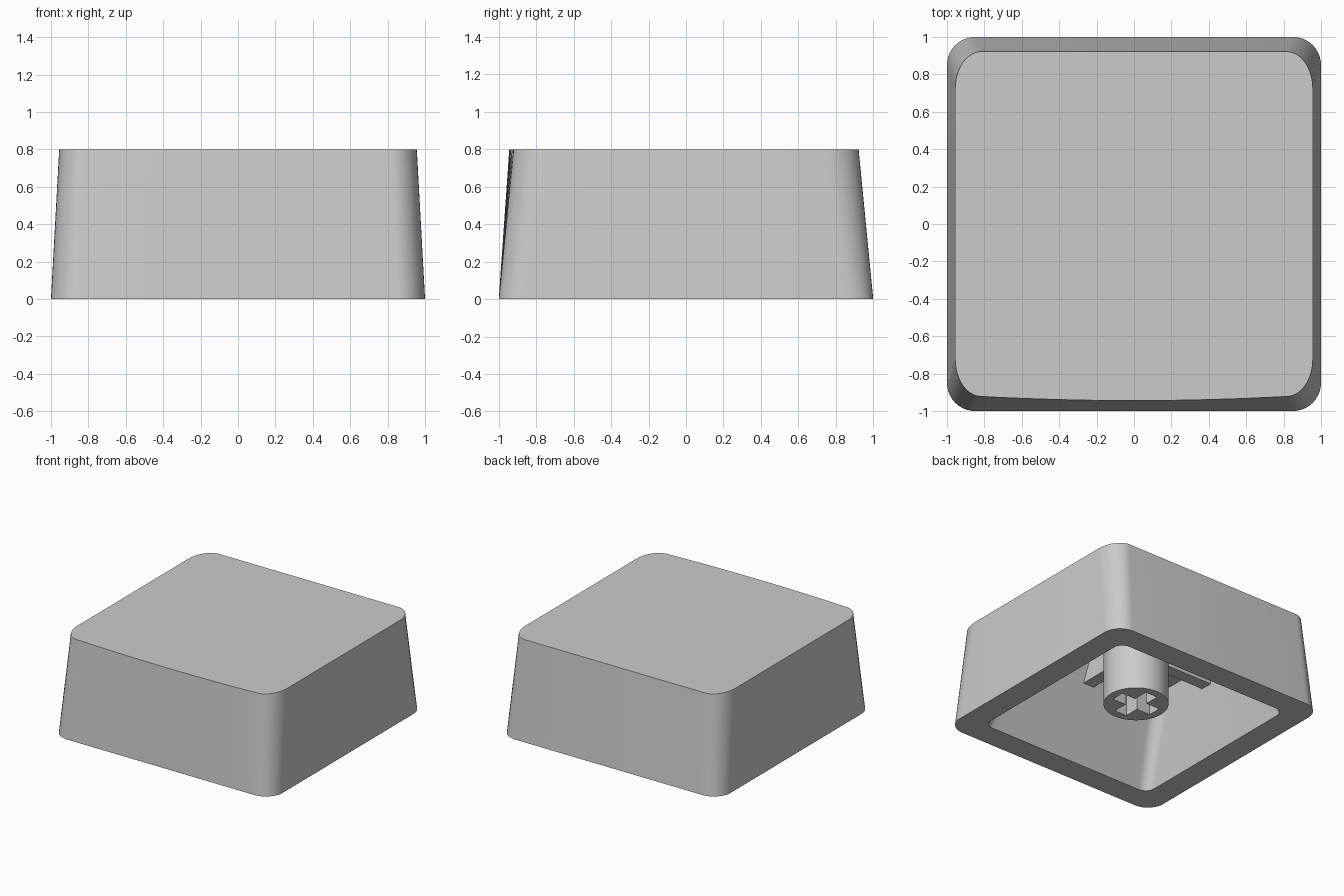
import bpy, bmesh
from math import sin, cos, pi

cube = bpy.data.objects.get("Cube")
if cube:
    bpy.data.objects.remove(cube, do_unlink=True)

grey = bpy.data.materials.new("light_grey_plastic")
grey.use_nodes = True
COLOUR = (0.6, 0.6, 0.6, 1)
grey.diffuse_color = COLOUR
grey.node_tree.nodes["Principled BSDF"].inputs["Base Color"].default_value = COLOUR


def make_object(name, bm, smooth=False):
    bmesh.ops.recalc_face_normals(bm, faces=bm.faces)
    mesh = bpy.data.meshes.new(name)
    bm.to_mesh(mesh)
    bm.free()
    mesh.materials.append(grey)
    obj = bpy.data.objects.new(name, mesh)
    bpy.context.collection.objects.link(obj)
    bpy.ops.object.select_all(action="DESELECT")
    obj.select_set(True)
    bpy.context.view_layer.objects.active = obj
    if smooth:
        bpy.ops.object.shade_smooth_by_angle(angle=pi / 6)
    return obj


def rounded_loop(bm, z, half_x, half_y, rx, ry, bow=0, shift_y=0,
                 steps=10, front_steps=16):
    """Ring of vertices: rounded rectangle with an optional bowed front edge."""
    points = []
    corners = [(1, -1), (1, 1), (-1, 1), (-1, -1)]
    for i, (sx, sy) in enumerate(corners):
        for k in range(steps + 1):
            a = (i - 1 + k / steps) * pi / 2
            points.append((sx * (half_x - rx) + rx * cos(a),
                           sy * (half_y - ry) + ry * sin(a)))
    for k in range(1, front_steps):
        t = 2 * k / front_steps - 1
        points.append((t * (half_x - rx), -half_y - bow * (1 - t * t)))
    return [bm.verts.new((x, y + shift_y, z)) for x, y in points]


# Hollow shell: outer walls, rim and a cavity that leans towards the back
CEILING = 0.7
bm = bmesh.new()
loops = [
    rounded_loop(bm, 0.8, 0.956, 0.922, 0.14, 0.2, bow=0.022),
    rounded_loop(bm, 0, 1, 1, 0.15, 0.15),
    rounded_loop(bm, 0, 0.8, 0.8, 0.08, 0.08),
    rounded_loop(bm, CEILING, 0.685, 0.585, 0.11, 0.11, shift_y=0.1),
]
for a, b in zip(loops, loops[1:]):
    for i in range(len(a)):
        j = (i + 1) % len(a)
        bm.faces.new((a[i], a[j], b[j], b[i]))
bm.faces.new(loops[0])
bm.faces.new(loops[-1])
make_object("cap_shell", bm, smooth=True)

# Crossed ribs under the ceiling, running into the cavity walls
STEM_X = -0.02
for name, x, y in (("side_rib", 0.74, 0.05), ("front_back_rib", 0.05, 0.74)):
    bm = bmesh.new()
    for v in bmesh.ops.create_cube(bm, size=2)["verts"]:
        v.co = (STEM_X + v.co.x * x, v.co.y * y,
                CEILING + 0.02 if v.co.z > 0 else 0.54)
    make_object(name, bm)

# Cross-shaped socket cutter
bm = bmesh.new()
ARM, WIDTH = 0.18, 0.055
outline = []
for sx, sy in ((1, 1), (-1, 1), (-1, -1), (1, -1)):
    quarter = [(ARM, WIDTH), (WIDTH, WIDTH), (WIDTH, ARM)]
    if sx * sy < 0:
        quarter.reverse()
    outline += [bm.verts.new((STEM_X + sx * x, sy * y, 0)) for x, y in quarter]
base = bm.faces.new(outline)
extruded = bmesh.ops.extrude_face_region(bm, geom=[base])["geom"]
for v in extruded:
    if isinstance(v, bmesh.types.BMVert):
        v.co.z = 0.5
cutter = make_object("socket_cutter", bm)
cutter.hide_render = True

# Round stem with the socket cut into its lower end
bm = bmesh.new()
bmesh.ops.create_cone(bm, cap_ends=True, segments=64, radius1=0.245,
                      radius2=0.245, depth=0.59)
bmesh.ops.translate(bm, verts=bm.verts, vec=(STEM_X, 0, 0.425))
stem = make_object("stem", bm)
cut = stem.modifiers.new("socket", "BOOLEAN")
cut.operation = "DIFFERENCE"
cut.solver = "EXACT"
cut.object = cutter
bpy.ops.object.modifier_apply(modifier=cut.name)
bpy.ops.object.shade_smooth_by_angle(angle=pi / 6)
bpy.data.objects.remove(cutter, do_unlink=True)
